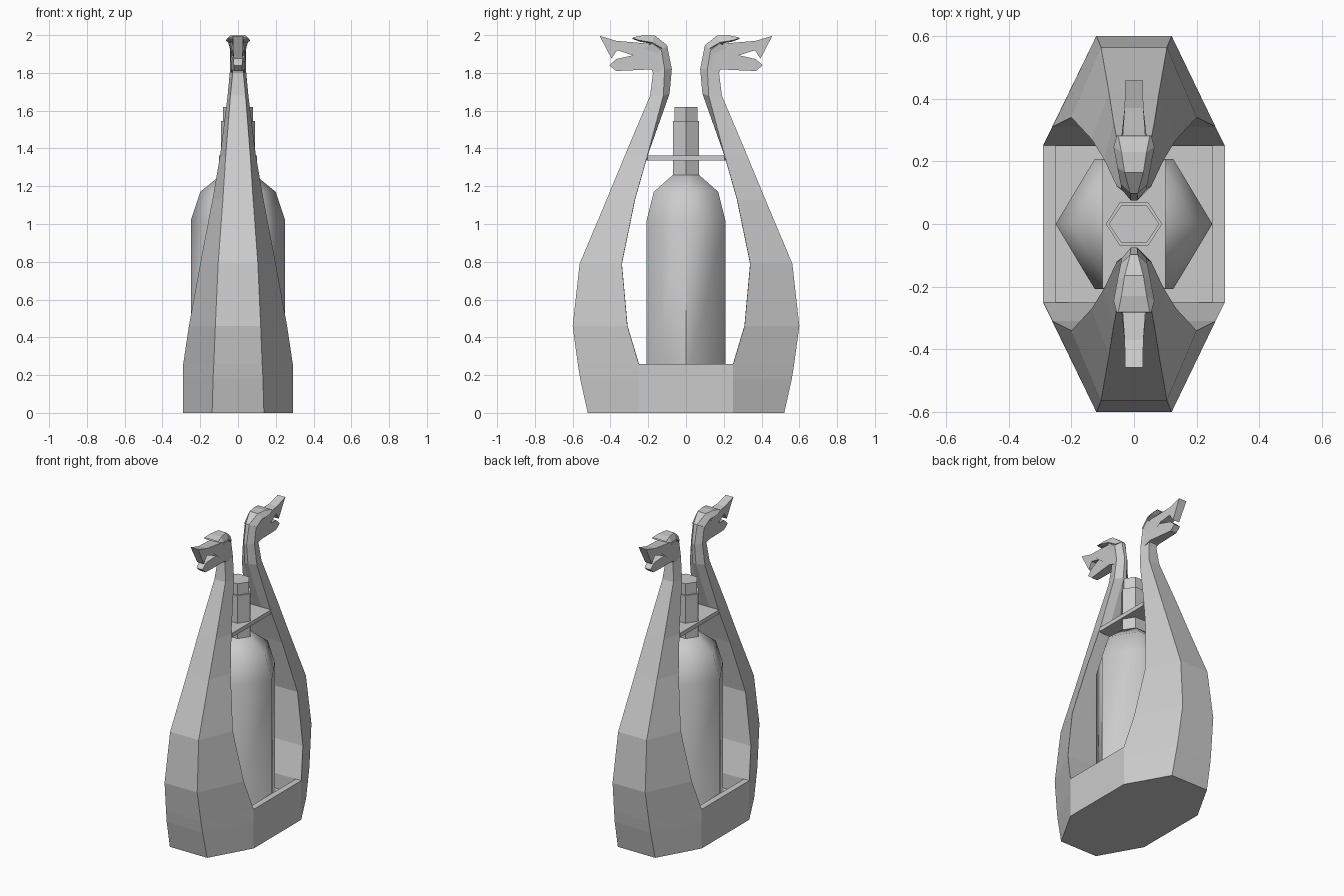
import bpy, bmesh, math

if "Cube" in bpy.data.objects:
    bpy.data.objects.remove(bpy.data.objects["Cube"])


def finish(name, bm, smooth=None):
    bmesh.ops.recalc_face_normals(bm, faces=bm.faces)
    me = bpy.data.meshes.new(name)
    bm.to_mesh(me)
    bm.free()
    ob = bpy.data.objects.new(name, me)
    bpy.context.collection.objects.link(ob)
    if smooth:
        bpy.ops.object.select_all(action='DESELECT')
        ob.select_set(True)
        bpy.context.view_layer.objects.active = ob
        bpy.ops.object.shade_smooth_by_angle(angle=math.radians(smooth))
    return ob


def loft(name, rings, smooth=None):
    """Skin a list of equal-sized point rings and cap both ends."""
    bm = bmesh.new()
    vs = [[bm.verts.new(p) for p in r] for r in rings]
    n = len(vs[0])
    for a, b in zip(vs, vs[1:]):
        for i in range(n):
            j = (i + 1) % n
            bm.faces.new((a[i], a[j], b[j], b[i]))
    bm.faces.new(vs[0])
    bm.faces.new(vs[-1])
    return finish(name, bm, smooth)


def octagon(z, y1, w1, y2, w2):
    q = [(w1, y1), (w2, y2), (w2, -y2), (w1, -y1)]
    q += [(-x, y) for x, y in reversed(q)]
    return [(x, y, z) for x, y in q]


def section(rows, s):
    """Symmetric ring from (y, z, half width) rows; s flips front and back."""
    right = [(w, s * y, z) for y, z, w in rows]
    return right + [(-x, y, z) for x, y, z in reversed(right)]


def hexagon(z, rx, ry):
    return [(rx * math.cos(a), ry * math.sin(a), z)
            for a in (math.pi / 3 * i for i in range(6))]


# Base with a pocket sunk into its top
loft("base", [octagon(0, .52, .137, .25, .29),
              octagon(.18, .56, .132, .25, .29),
              octagon(.26, .573, .128, .25, .29),
              octagon(.26, .25, .12, .249, .25),
              octagon(.16, .25, .12, .249, .25)])

# Bottle body, neck and cap
loft("bottle", [hexagon(.16, .25, .24), hexagon(1.02, .25, .24),
                hexagon(1.17, .20, .197), hexagon(1.26, .09, .08)], 62)
loft("bottle_neck", [hexagon(1.25, .09, .08), hexagon(1.545, .09, .08)])
loft("bottle_cap", [hexagon(1.54, .08, .07), hexagon(1.62, .08, .07)])

# Cross plate that holds the bottle neck
loft("neck_plate", [octagon(z, .215, .06, .205, .1) for z in (1.335, 1.362)])

# Arm levels: z, outer y, outer width, inner y, inner width
ARM = [(.26, .573, .128, .25, .29), (.46, .60, .12, .31, .26),
       (.79, .563, .105, .34, .20), (1.13, .42, .08, .27, .135),
       (1.36, .325, .065, .205, .095)]
# Throat rows: outer edge, mid edge, back ridge as (y, z, half width)
THROAT = [[(.19, 1.68, .04), (.12, 1.68, .055), (.087, 1.69, .012)],
          [(.175, 1.80, .028), (.113, 1.82, .042), (.075, 1.82, .01)],
          [(.20, 1.86, .03), (.13, 1.92, .042), (.10, 1.945, .012)],
          [(.24, 1.92, .035), (.18, 1.957, .048), (.16, 1.99, .025)]]
# Crest sweeping forward over the brow
CREST = [[(.135, 1.92, .03), (.125, 1.93, .042), (.098, 1.945, .012)],
         [(.185, 1.955, .03), (.18, 1.962, .053), (.165, 1.998, .03)],
         [(.245, 1.965, .03), (.245, 1.972, .065), (.23, 1.998, .04)],
         [(.283, 1.98, .03), (.283, 1.984, .055), (.28, 1.988, .05)]]
# Open-jawed head outline
HEAD = [(.13, 1.90, .038), (.20, 1.955, .042), (.37, 1.97, .03),
        (.457, 1.996, .028), (.394, 1.875, .024), (.365, 1.92, .028),
        (.28, 1.893, .04), (.37, 1.873, .024), (.405, 1.84, .022),
        (.37, 1.81, .022), (.19, 1.818, .036), (.14, 1.80, .036)]

for s, side in ((-1, "front"), (1, "back")):
    rings = [section([(yo, z, w), (yi, z, wi), (yi - .001, z, wi * .3)], s)
             for z, yo, w, yi, wi in ARM]
    loft(side + "_arm", rings + [section(r, s) for r in THROAT])
    loft(side + "_crest", [section(r, s) for r in CREST])
    loft(side + "_head", [[(k * w, s * y, z) for y, z, w in HEAD]
                          for k in (-1, 1)])
